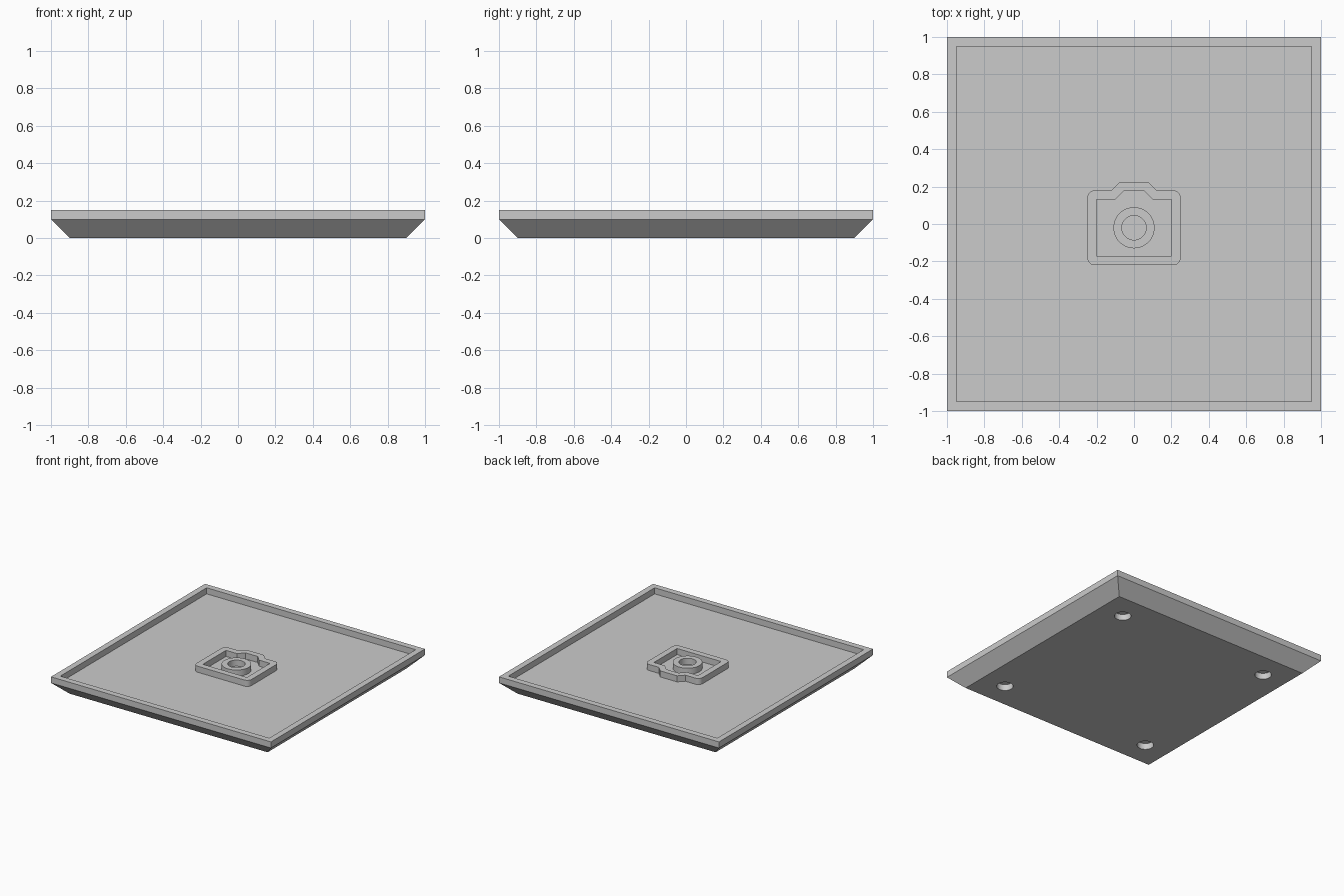
import bpy
import bmesh
import math
from mathutils import Matrix, Vector

cube = bpy.data.objects.get("Cube")
if cube:
    bpy.data.objects.remove(cube, do_unlink=True)

RIM_Z, FLOOR_Z = 0.15, 0.10

grey = bpy.data.materials.new("light_grey")
grey.use_nodes = True
colour = (0.6, 0.6, 0.6, 1)
grey.diffuse_color = colour
for node in grey.node_tree.nodes:
    if node.type == 'BSDF_PRINCIPLED':
        node.inputs["Base Color"].default_value = colour


def add_mesh(name, mesh):
    mesh.materials.clear()
    mesh.materials.append(grey)
    obj = bpy.data.objects.new(name, mesh)
    bpy.context.collection.objects.link(obj)
    return obj


def mesh_from(bm, name):
    bmesh.ops.recalc_face_normals(bm, faces=bm.faces)
    mesh = bpy.data.meshes.new(name)
    bm.to_mesh(mesh)
    bm.free()
    return mesh


def smooth(obj):
    bpy.ops.object.select_all(action='DESELECT')
    obj.select_set(True)
    bpy.context.view_layer.objects.active = obj
    bpy.ops.object.shade_smooth_by_angle(angle=math.radians(30))


def circle(radius, cy, count=48):
    steps = [2 * math.pi * i / count for i in range(count)]
    return [(radius * math.cos(a), cy + radius * math.sin(a)) for a in steps]


def mirrored(half):
    """Close a right-hand outline, listed bottom to top, across x = 0."""
    return half + [(-x, y) for x, y in reversed(half)]


def corner(cx, cy, radius, start, steps=6):
    angles = [math.radians(start + 90 * i / steps) for i in range(steps + 1)]
    return [(cx + radius * math.cos(a), cy + radius * math.sin(a)) for a in angles]


def raised_plate(name, outlines):
    """Solid standing on the tray floor; the second outline is a hole."""
    curve = bpy.data.curves.new(name, 'CURVE')
    curve.dimensions = '2D'
    curve.fill_mode = 'BOTH'
    curve.extrude = (RIM_Z - FLOOR_Z) / 2
    for points in outlines:
        spline = curve.splines.new('POLY')
        spline.points.add(len(points) - 1)
        for p, (x, y) in zip(spline.points, points):
            p.co = (x, y, 0, 1)
        spline.use_cyclic_u = True
    temp = bpy.data.objects.new(name + "_curve", curve)
    bpy.context.collection.objects.link(temp)
    bpy.context.view_layer.update()
    graph = bpy.context.evaluated_depsgraph_get()
    mesh = bpy.data.meshes.new_from_object(temp.evaluated_get(graph))
    bpy.data.objects.remove(temp, do_unlink=True)
    mesh.transform(Matrix.Translation((0, 0, (RIM_Z + FLOOR_Z) / 2)))
    bm = bmesh.new()
    bm.from_mesh(mesh)
    bmesh.ops.remove_doubles(bm, verts=bm.verts, dist=0.0001)
    smooth(add_mesh(name, mesh_from(bm, name)))


# Tray: square section rings from the underside, over the rim, to the floor
bm = bmesh.new()
rings = []
for half, z in [(0.9, 0), (1, 0.1), (1, RIM_Z), (0.95, RIM_Z), (0.95, FLOOR_Z)]:
    rings.append([bm.verts.new((sx * half, sy * half, z))
                  for sx, sy in ((-1, -1), (1, -1), (1, 1), (-1, 1))])
for low, high in zip(rings, rings[1:]):
    for i in range(4):
        j = (i + 1) % 4
        bm.faces.new((low[i], low[j], high[j], high[i]))
bm.faces.new(rings[0])
bm.faces.new(rings[-1])
tray = add_mesh("tray", mesh_from(bm, "tray"))

# Four round sockets cut into the underside
bm = bmesh.new()
for sx in (-1, 1):
    for sy in (-1, 1):
        bmesh.ops.create_cone(bm, cap_ends=True, segments=32, radius1=0.0625,
                              radius2=0.0625, depth=0.1,
                              matrix=Matrix.Translation(Vector((sx * 0.69, sy * 0.69, 0))))
cutter = add_mesh("socket_cutter", mesh_from(bm, "socket_cutter"))
cutter.hide_render = True
cut = tray.modifiers.new("sockets", 'BOOLEAN')
cut.operation = 'DIFFERENCE'
cut.solver = 'EXACT'
cut.object = cutter
bpy.context.view_layer.update()
graph = bpy.context.evaluated_depsgraph_get()
cut_mesh = bpy.data.meshes.new_from_object(tray.evaluated_get(graph))
tray.modifiers.clear()
tray.data = cut_mesh
bpy.data.objects.remove(cutter, do_unlink=True)
smooth(tray)

# Raised camera outline with rounded outer corners and a viewfinder hump
outer = mirrored(corner(0.21, -0.18, 0.04, -90) + corner(0.21, 0.14, 0.04, 0)
                 + [(0.12, 0.18), (0.077, 0.225)])
inner = mirrored([(0.2, -0.17), (0.2, 0.13), (0.1, 0.13), (0.055, 0.177)])
raised_plate("camera_outline", [outer, inner])

# Raised lens ring
raised_plate("lens_ring", [circle(0.11, -0.02), circle(0.065, -0.02)])
